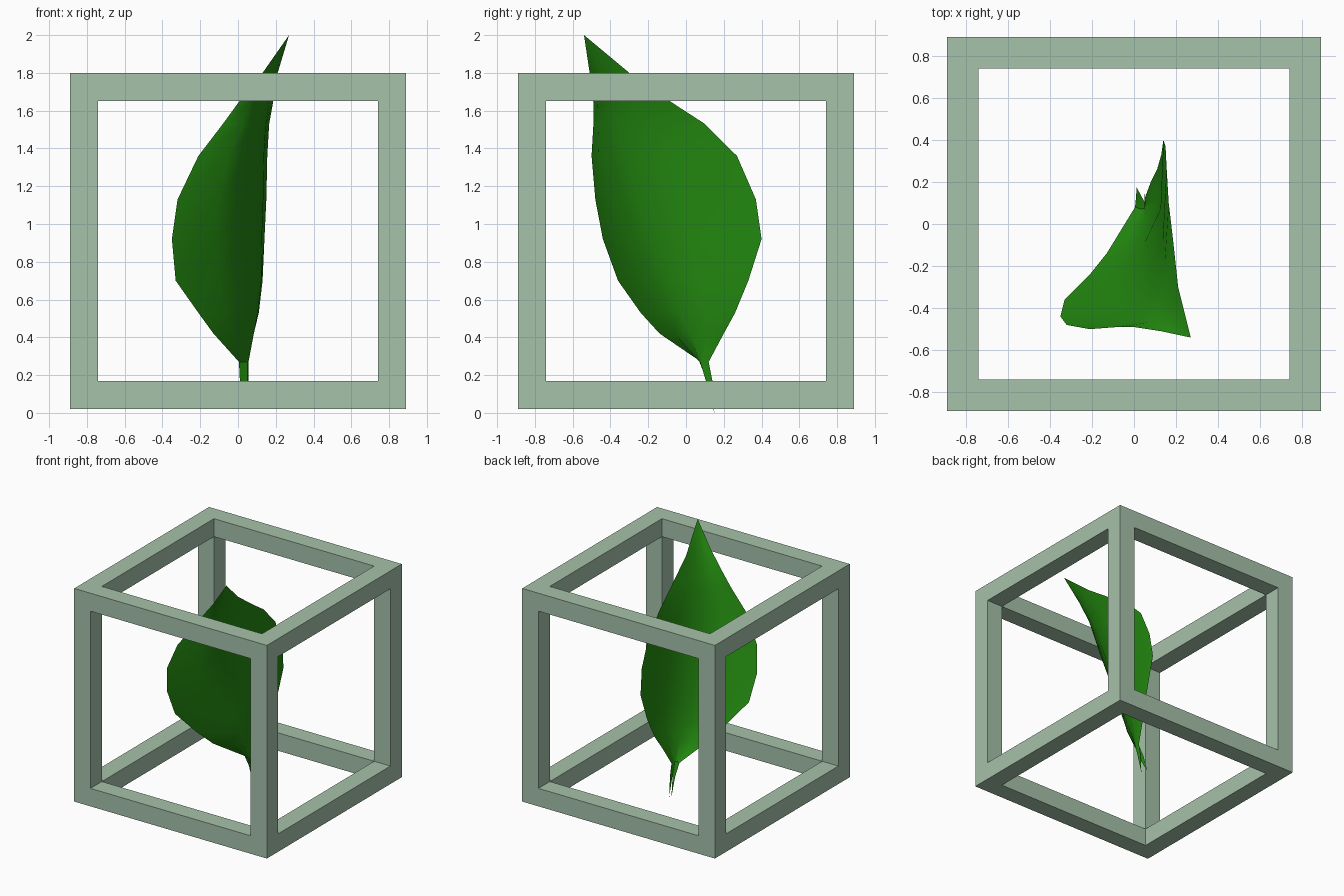
import bpy
import bmesh
import math
from itertools import product
from mathutils import Vector

cube = bpy.data.objects.get("Cube")
if cube:
    bpy.data.objects.remove(cube, do_unlink=True)


def make_material(name, colour):
    material = bpy.data.materials.new(name)
    material.use_nodes = True
    material.diffuse_color = colour
    shader = material.node_tree.nodes["Principled BSDF"]
    shader.inputs["Base Color"].default_value = colour
    shader.inputs["Roughness"].default_value = 0.8
    return material


def make_object(name, mesh_builder, material):
    mesh = bpy.data.meshes.new(name)
    obj = bpy.data.objects.new(name, mesh)
    bpy.context.scene.collection.objects.link(obj)
    mesh_builder.to_mesh(mesh)
    mesh_builder.free()
    mesh.materials.append(material)
    return obj


pale_green = make_material("pale green", (0.38, 0.54, 0.405, 1))
leaf_green = make_material("leaf green", (0.017, 0.255, 0.005, 1))

# Open cube frame: a grid of cells keeping only those along the cube's edges
OUTER, INNER, MIDDLE = 0.89, 0.74, 0.91
cuts = [-OUTER, -INNER, INNER, OUTER]


def is_bar(cell):
    inside = all(0 <= index <= 2 for index in cell)
    return inside and sum(index != 1 for index in cell) >= 2


frame = bmesh.new()
for cell in product(range(3), repeat=3):
    if not is_bar(cell):
        continue
    for axis, side in product(range(3), (0, 1)):
        neighbour = list(cell)
        neighbour[axis] += 1 if side else -1
        if is_bar(neighbour):
            continue
        u, v = (axis + 1) % 3, (axis + 2) % 3
        corners = []
        for du, dv in ((0, 0), (1, 0), (1, 1), (0, 1)):
            grid = list(cell)
            grid[axis] += side
            grid[u] += du
            grid[v] += dv
            point = Vector([cuts[index] for index in grid])
            point.z += MIDDLE
            corners.append(frame.verts.new(point))
        frame.faces.new(corners if side else corners[::-1])
bmesh.ops.remove_doubles(frame, verts=frame.verts[:], dist=0.001)
make_object("cube_frame", frame, pale_green)

# Folded leaf: each row is a height, then x, y of one edge, the midrib
# and the other edge, running from the split stalk to the tip
leaf_rows = [
    (.17, .01, .13, .05, .105, .05, .14),
    (.27, .005, .08, .05, .075, .05, .12),
    (.42, -.13, -.14, .05, .02, .08, .2),
    (.53, -.21, -.24, .05, -.03, .11, .26),
    (.7, -.33, -.36, .045, -.1, .13, .33),
    (.92, -.35, -.44, .04, -.18, .14, .4),
    (1.13, -.32, -.48, .05, -.25, .15, .37),
    (1.36, -.21, -.5, .07, -.32, .155, .27),
    (1.53, -.08, -.49, .1, -.36, .165, .1),
    (1.64, .0, -.49, .125, -.39, .185, -.07),
    (1.8, .13, -.51, .18, -.45, .21, -.3),
]


def rounded_section(left, mid, right, t):
    """Smooth curve across the leaf through both edges and the midrib."""
    return (left * (1 - t) * (1 - 2 * t)
            + mid * 4 * t * (1 - t)
            + right * t * (2 * t - 1))


SPANS = 4
leaf = bmesh.new()
rows = []
for z, lx, ly, mx, my, rx, ry in leaf_rows:
    left, mid, right = Vector((lx, ly, z)), Vector((mx, my, z)), Vector((rx, ry, z))
    rows.append([leaf.verts.new(rounded_section(left, mid, right, i / SPANS))
                 for i in range(SPANS + 1)])
for lower, upper in zip(rows, rows[1:]):
    for i in range(SPANS):
        leaf.faces.new((lower[i], upper[i], upper[i + 1], lower[i + 1]))

# Tip of the leaf
tip = leaf.verts.new((.27, -.54, 2))
for a, b in zip(rows[-1], rows[-1][1:]):
    leaf.faces.new((a, tip, b))

# Stalk end, split into two points
stalk = rows[0]
for first, point in ((0, (.012, .175, .02)), (2, (.05, .15, 0))):
    end = leaf.verts.new(point)
    for i in (first, first + 1):
        leaf.faces.new((end, stalk[i], stalk[i + 1]))

leaf_object = make_object("folded_leaf", leaf, leaf_green)
bpy.ops.object.select_all(action="DESELECT")
leaf_object.select_set(True)
bpy.context.view_layer.objects.active = leaf_object
bpy.ops.object.shade_smooth_by_angle(angle=math.radians(40))
